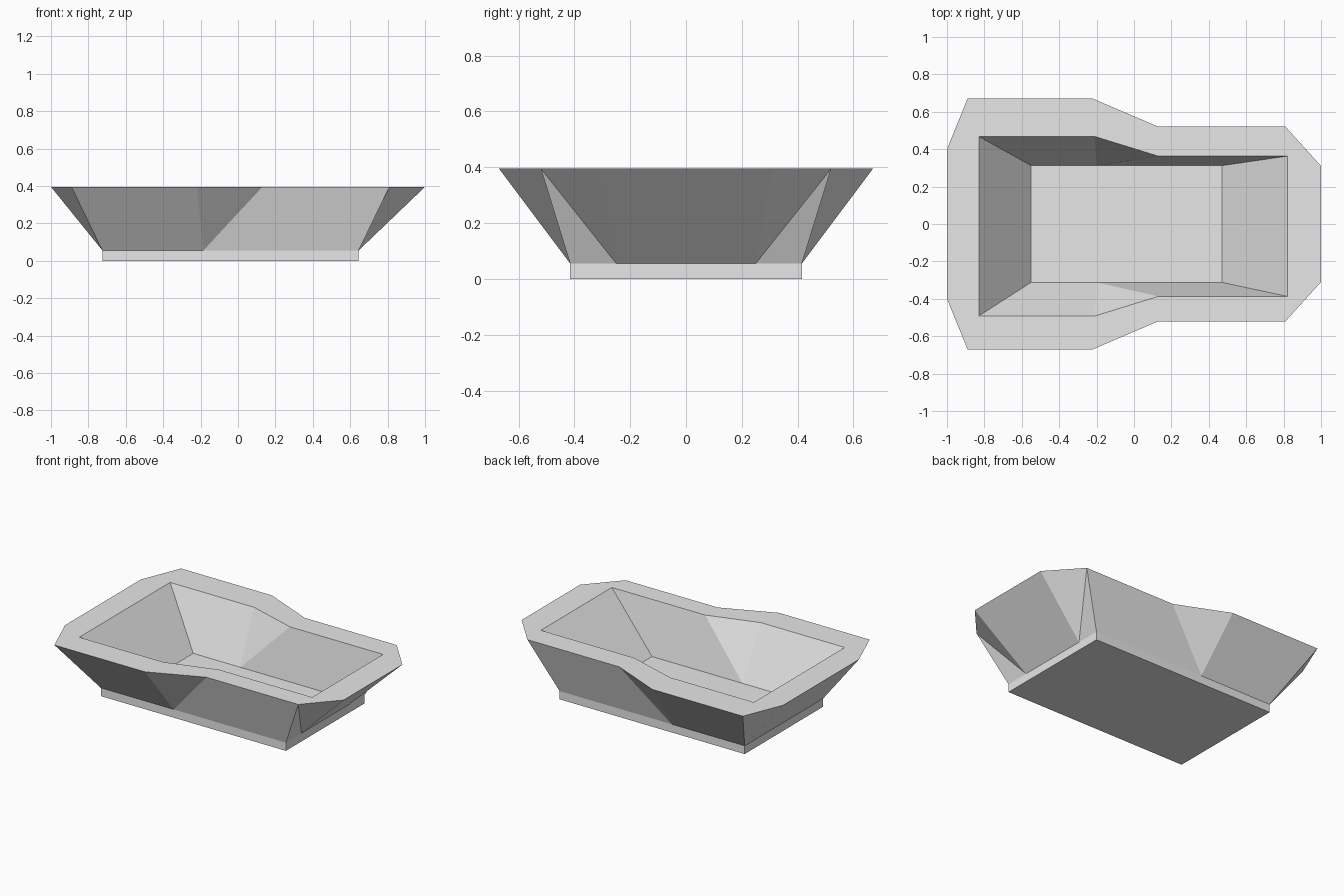
import bpy
import bmesh

cube = bpy.data.objects.get("Cube")
if cube:
    bpy.data.objects.remove(cube, do_unlink=True)

TOP, FOOT = 0.395, 0.055

# Single stone colour
stone = bpy.data.materials.new("light_grey")
stone.use_nodes = True
grey = (0.8, 0.8, 0.8, 1)
stone.diffuse_color = grey
stone.node_tree.nodes["Principled BSDF"].inputs["Base Color"].default_value = grey


def finish(name, bm):
    bmesh.ops.recalc_face_normals(bm, faces=bm.faces)
    mesh = bpy.data.meshes.new(name)
    bm.to_mesh(mesh)
    bm.free()
    mesh.materials.append(stone)
    obj = bpy.data.objects.new(name, mesh)
    bpy.context.collection.objects.link(obj)
    return obj


# Half outlines (x, y), mirrored across y: height, sideways shift, points
outlines = {
    "rim": (TOP, 0, [(-1, .4), (-.89, .67), (-.22, .67), (.13, .52), (.81, .52), (1, .31)]),
    "base": (FOOT, 0, [(-.725, .415), (-.185, .415), (.645, .415), (.645, .25)]),
    "lip": (TOP, -.012, [(-.83, .48), (-.21, .48), (.13, .375), (.82, .375)]),
    "floor": (FOOT, 0, [(-.55, .312), (-.2, .312), (.47, .312)]),
}

# Faces of one half, as outline name followed by its point numbers
half_faces = [
    # outer wall
    "rim 0 1 base 0", "rim 1 2 base 1 0", "rim 2 3 base 1",
    "rim 3 4 base 2 1", "rim 4 base 3 2", "rim 4 5 base 3",
    # flat rim
    "rim 0 1 lip 0", "rim 1 2 lip 1 0", "rim 2 3 lip 2 1",
    "rim 3 4 lip 3 2", "rim 4 5 lip 3",
    # inner wall
    "lip 0 1 floor 1 0", "lip 1 2 floor 1", "lip 2 3 floor 2 1",
]
# Edges whose mirrored copies are joined by end faces
end_edges = ["rim 0 base 0", "rim 5 base 3", "rim 0 lip 0",
             "rim 5 lip 3", "lip 0 floor 0", "lip 3 floor 2"]


def pick(text, verts):
    found, ring = [], None
    for word in text.split():
        if word.isdigit():
            found.append(verts[ring][int(word)])
        else:
            ring = word
    return found


# Basin: outer wall, rim and hollow
bm = bmesh.new()
sides = []
for side in (1, -1):
    sides.append({name: [bm.verts.new((x, side * y + shift, z)) for x, y in pts]
                  for name, (z, shift, pts) in outlines.items()})
for verts in sides:
    for text in half_faces:
        bm.faces.new(pick(text, verts))
for text in end_edges:
    a, b = pick(text, sides[0])
    c, d = pick(text, sides[1])
    bm.faces.new((a, b, d, c))
finish("basin", bm)

# Rectangular foot, whose top is the basin floor
bm = bmesh.new()
bmesh.ops.create_cube(bm, size=1)
bmesh.ops.scale(bm, vec=(1.37, 0.83, FOOT), verts=bm.verts)
bmesh.ops.translate(bm, vec=(-0.04, 0, FOOT / 2), verts=bm.verts)
finish("foot", bm)
